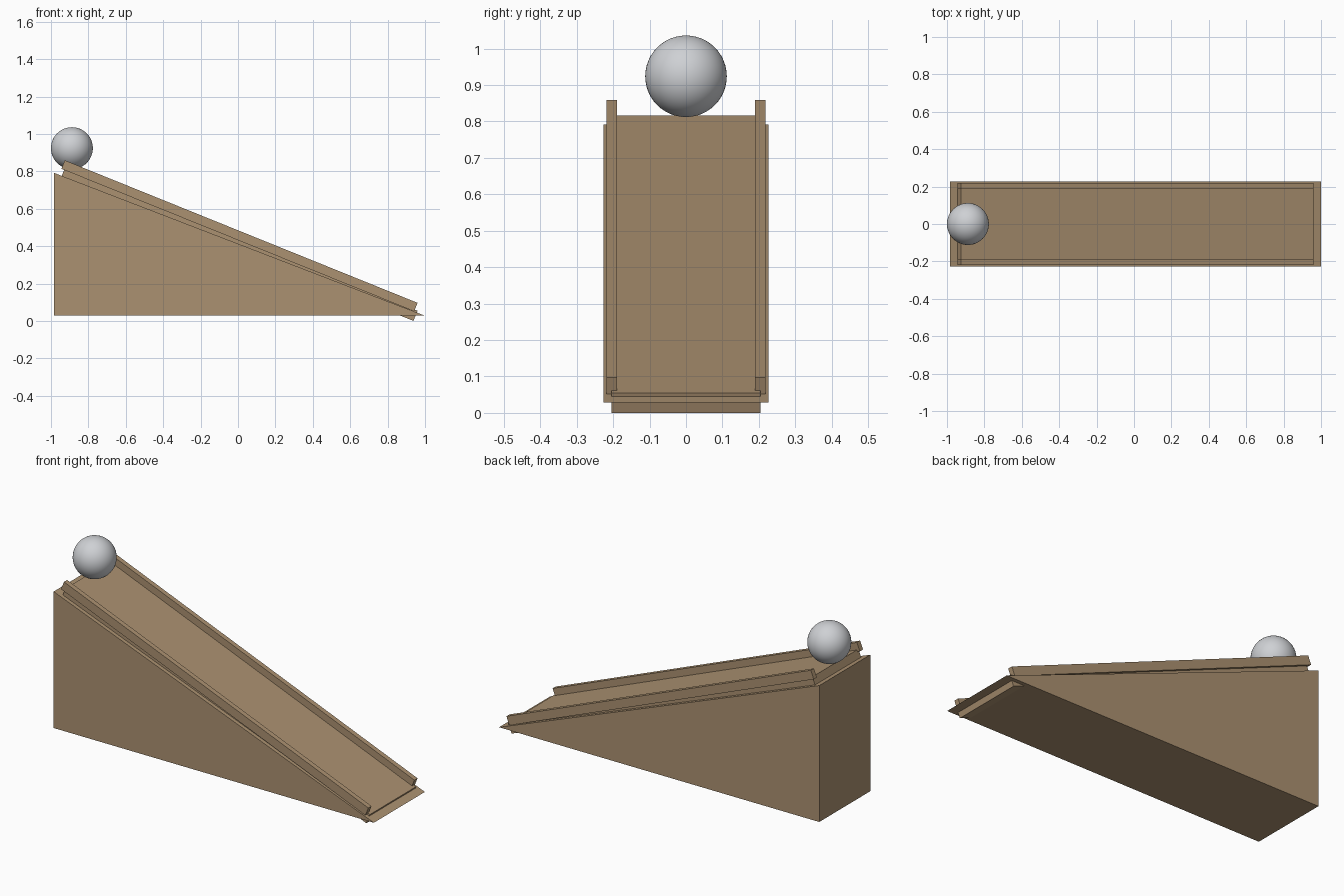
import bpy, bmesh, math
from mathutils import Vector

if "Cube" in bpy.data.objects:
    bpy.data.objects.remove(bpy.data.objects["Cube"], do_unlink=True)


def material(name, rgb):
    m = bpy.data.materials.new(name)
    m.use_nodes = True
    m.diffuse_color = (*rgb, 1)
    m.node_tree.nodes["Principled BSDF"].inputs["Base Color"].default_value = (*rgb, 1)
    return m


WOOD = material("wood brown", (0.41, 0.285, 0.165))
METAL = material("light grey metal", (0.62, 0.635, 0.66))


def prism(name, profile, y0, y1, mat):
    """Extrude an x-z profile from y0 to y1."""
    bm = bmesh.new()
    face = bm.faces.new([bm.verts.new((x, y0, z)) for x, z in profile])
    ext = bmesh.ops.extrude_face_region(bm, geom=[face])["geom"]
    bmesh.ops.translate(bm, vec=(0, y1 - y0, 0),
                        verts=[v for v in ext if isinstance(v, bmesh.types.BMVert)])
    bmesh.ops.recalc_face_normals(bm, faces=bm.faces)
    mesh = bpy.data.meshes.new(name)
    bm.to_mesh(mesh)
    bm.free()
    mesh.materials.append(mat)
    ob = bpy.data.objects.new(name, mesh)
    bpy.context.collection.objects.link(ob)
    return ob


# Board lying on the slope, given its lower top edge and thickness
TILT, LENGTH = math.radians(22), 2.034
ALONG = Vector((-math.cos(TILT), math.sin(TILT)))
DOWN = Vector((-math.sin(TILT), -math.cos(TILT)))


def sloped_board(name, low_edge, thick, y0, y1):
    a = Vector(low_edge)
    b = a + ALONG * LENGTH
    return prism(name, [a, b, b + DOWN * thick, a + DOWN * thick], y0, y1, WOOD)


# Solid wedge base
prism("wedge_base", [(-0.984, 0.028), (1.0, 0.028), (-0.984, 0.792)], -0.226, 0.226, WOOD)

# Track floor and its two side rails
sloped_board("track_floor", (0.96, 0.055), 0.059, -0.204, 0.204)
sloped_board("right_rail", (0.96, 0.097), 0.049, -0.218, -0.19)
sloped_board("left_rail", (0.96, 0.097), 0.049, 0.19, 0.218)

# Ball at the top of the track
bpy.ops.mesh.primitive_uv_sphere_add(segments=48, ring_count=24, radius=0.112,
                                     location=(-0.888, 0, 0.924))
ball = bpy.context.object
ball.name = "ball"
ball.data.materials.append(METAL)
bpy.ops.object.shade_smooth()
